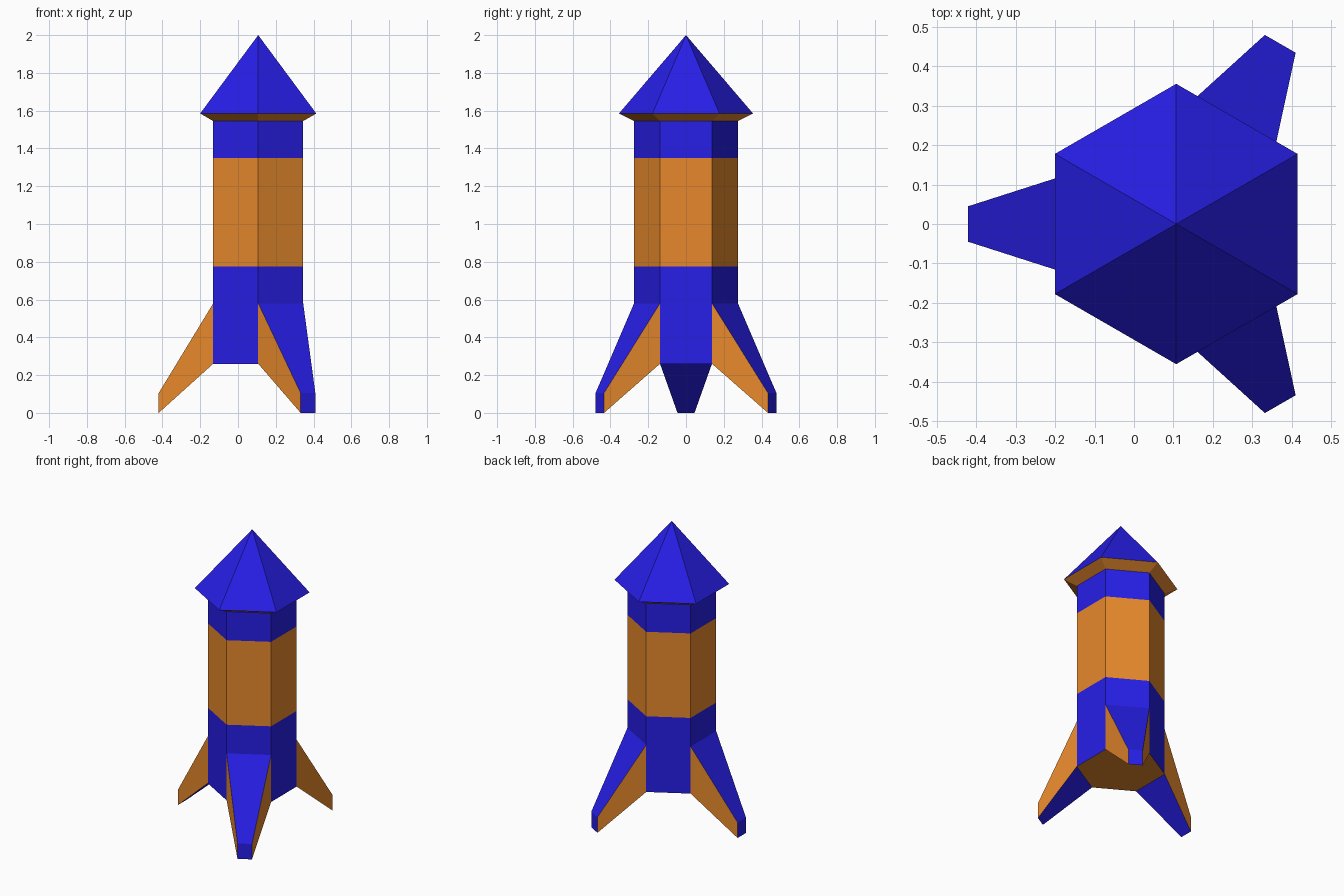
import bpy, bmesh
from math import radians, cos, sin
from mathutils import Vector

if "Cube" in bpy.data.objects:
    bpy.data.objects.remove(bpy.data.objects["Cube"])

CX = 0.107            # rocket axis in x
R = 0.275             # hull corner radius
AP = R * cos(radians(30))
Z_BASE, Z_FIN, Z_TOP, Z_RIM = 0.26, 0.58, 1.545, 1.585


def material(name, rgb):
    m = bpy.data.materials.new(name)
    m.diffuse_color = (*rgb, 1)
    m.use_nodes = True
    m.node_tree.nodes["Principled BSDF"].inputs["Base Color"].default_value = m.diffuse_color
    return m


BLUE = material("blue", (0.02, 0.013, 0.8))
ORANGE = material("orange", (0.8, 0.25, 0.025))


def finish(bm, name):
    me = bpy.data.meshes.new(name)
    bm.to_mesh(me)
    bm.free()
    me.materials.append(BLUE)
    me.materials.append(ORANGE)
    ob = bpy.data.objects.new(name, me)
    ob.location.x = CX
    bpy.context.collection.objects.link(ob)
    return ob


def ring(bm, r, z):
    return [bm.verts.new((r * cos(radians(a)), r * sin(radians(a)), z))
            for a in range(-30, 330, 60)]


def bridge(bm, a, b):
    return [bm.faces.new((a[i], a[(i + 1) % 6], b[(i + 1) % 6], b[i])) for i in range(6)]


# Hexagonal hull with flush window panels, open where the fins attach
bm = bmesh.new()
low, mid, top = ring(bm, R, Z_BASE), ring(bm, R, Z_FIN), ring(bm, R, Z_TOP)
base = bm.faces.new(low[::-1])
base.material_index = 1
lower = bridge(bm, low, mid)
upper = bridge(bm, mid, top)
bmesh.ops.inset_individual(bm, faces=upper, thickness=0.08)
for f in upper:
    f.material_index = 1
    for v in f.verts:
        v.co.z = 1.35 if v.co.z > 1.06 else 0.775
bmesh.ops.delete(bm, geom=[lower[i] for i in (1, 3, 5)], context='FACES_ONLY')
finish(bm, "hull")

# Pointed nose with an overhanging orange underside
bm = bmesh.new()
neck, rim = ring(bm, R, Z_TOP), ring(bm, 0.355, Z_RIM)
for f in bridge(bm, neck, rim):
    f.material_index = 1
tip = bm.verts.new((0, 0, 2.0))
for i in range(6):
    bm.faces.new((rim[i], rim[(i + 1) % 6], tip))
finish(bm, "nose_cone")

# Three tapering fins: blue outside, orange flanks
for name, angle in (("fin_left", 180), ("fin_back", 60), ("fin_front", -60)):
    bm = bmesh.new()
    root = [(AP, s * R / 2, z) for s, z in ((-1, Z_BASE), (1, Z_BASE), (1, Z_FIN), (-1, Z_FIN))]
    end = [(0.527, s * 0.045, z) for s, z in ((-1, 0), (1, 0), (1, 0.105), (-1, 0.105))]
    a = [bm.verts.new(p) for p in root]
    b = [bm.verts.new(p) for p in end]
    bm.faces.new(b)
    for i in range(4):
        f = bm.faces.new((a[i], a[(i + 1) % 4], b[(i + 1) % 4], b[i]))
        f.material_index = i % 2
    ob = finish(bm, name)
    ob.rotation_euler.z = radians(angle)
